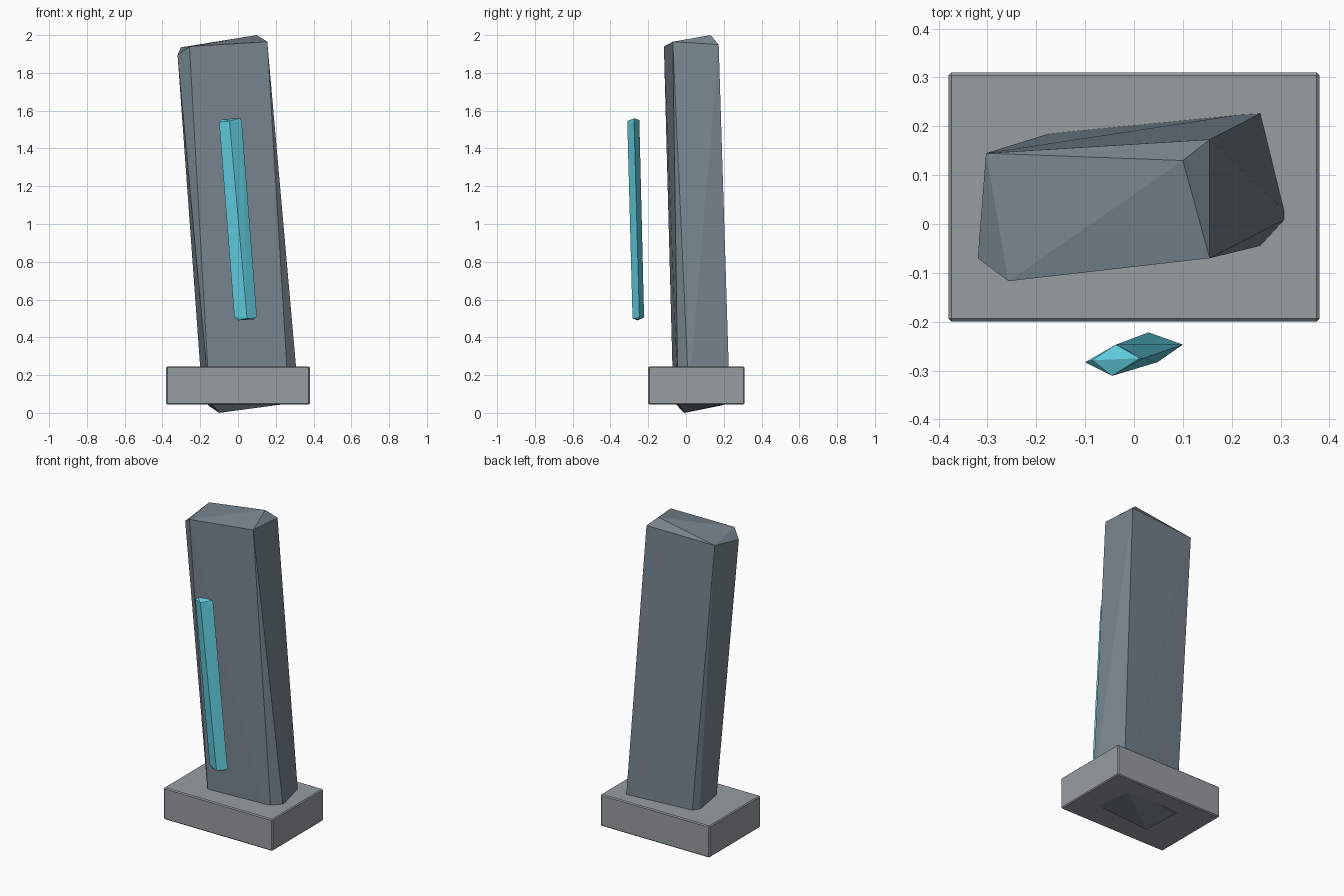
import bpy, bmesh

if "Cube" in bpy.data.objects:
    bpy.data.objects.remove(bpy.data.objects["Cube"])


def hull(name, points):
    """Flat-faced convex block through a few corner points."""
    bm = bmesh.new()
    for p in points:
        bm.verts.new(p)
    res = bmesh.ops.convex_hull(bm, input=bm.verts)
    loose = [v for v in bm.verts if not v.link_faces]
    bmesh.ops.delete(bm, geom=loose, context='VERTS')
    bmesh.ops.recalc_face_normals(bm, faces=bm.faces)
    mesh = bpy.data.meshes.new(name)
    bm.to_mesh(mesh)
    bm.free()
    ob = bpy.data.objects.new(name, mesh)
    bpy.context.collection.objects.link(ob)
    return ob


# Plinth: thin chamfered slab
bpy.ops.mesh.primitive_cube_add(size=1, location=(0, 0.055, 0.145))
plinth = bpy.context.object
plinth.name = "plinth"
plinth.scale = (0.76, 0.51, 0.2)
bpy.ops.object.transform_apply(location=False, rotation=False, scale=True)
bevel = plinth.modifiers.new("edge_chamfer", 'BEVEL')
bevel.width = 0.006
bevel.segments = 1

# Leaning stone pillar: faceted crown above, faceted foot poking through the plinth
crown = [(0.10, 0.13, 2.0), (0.155, 0.173, 1.95), (0.155, -0.07, 1.965),
         (-0.257, -0.117, 1.94), (-0.32, -0.07, 1.895), (-0.303, 0.145, 1.935)]
foot = [(0.27, 0.232, 0.055), (0.32, 0.015, 0.10), (0.27, -0.042, 0.05),
        (-0.10, -0.01, 0.0), (-0.15, -0.067, 0.06), (-0.19, 0.15, 0.10),
        (-0.158, 0.19, 0.04)]
hull("pillar", crown + foot)

# Floating glowing strip: diamond section with a ridge at each end
top = [(-0.10, -0.283, 1.54), (-0.037, -0.247, 1.55),
       (0.02, -0.275, 1.54), (-0.045, -0.311, 1.545)]
ridges = [(-0.085, -0.279, 1.555), (0.012, -0.275, 1.56),
          (0.0, -0.255, 0.49), (0.085, -0.25, 0.495)]
bottom = [(-0.02, -0.255, 0.51), (0.03, -0.222, 0.505),
          (0.10, -0.247, 0.51), (0.048, -0.283, 0.50)]
strip = hull("light_strip", top + ridges + bottom)
glow = bpy.data.materials.new("cyan")
glow.diffuse_color = (0.12, 0.62, 0.75, 1)
glow.use_nodes = True
glow.node_tree.nodes["Principled BSDF"].inputs["Base Color"].default_value = glow.diffuse_color
strip.data.materials.append(glow)

# Stone tones
for name, color in (("pillar", (0.19, 0.24, 0.28, 1)), ("plinth", (0.31, 0.34, 0.35, 1))):
    mat = bpy.data.materials.new(name + "_stone")
    mat.diffuse_color = color
    mat.use_nodes = True
    mat.node_tree.nodes["Principled BSDF"].inputs["Base Color"].default_value = mat.diffuse_color
    bpy.data.objects[name].data.materials.append(mat)
